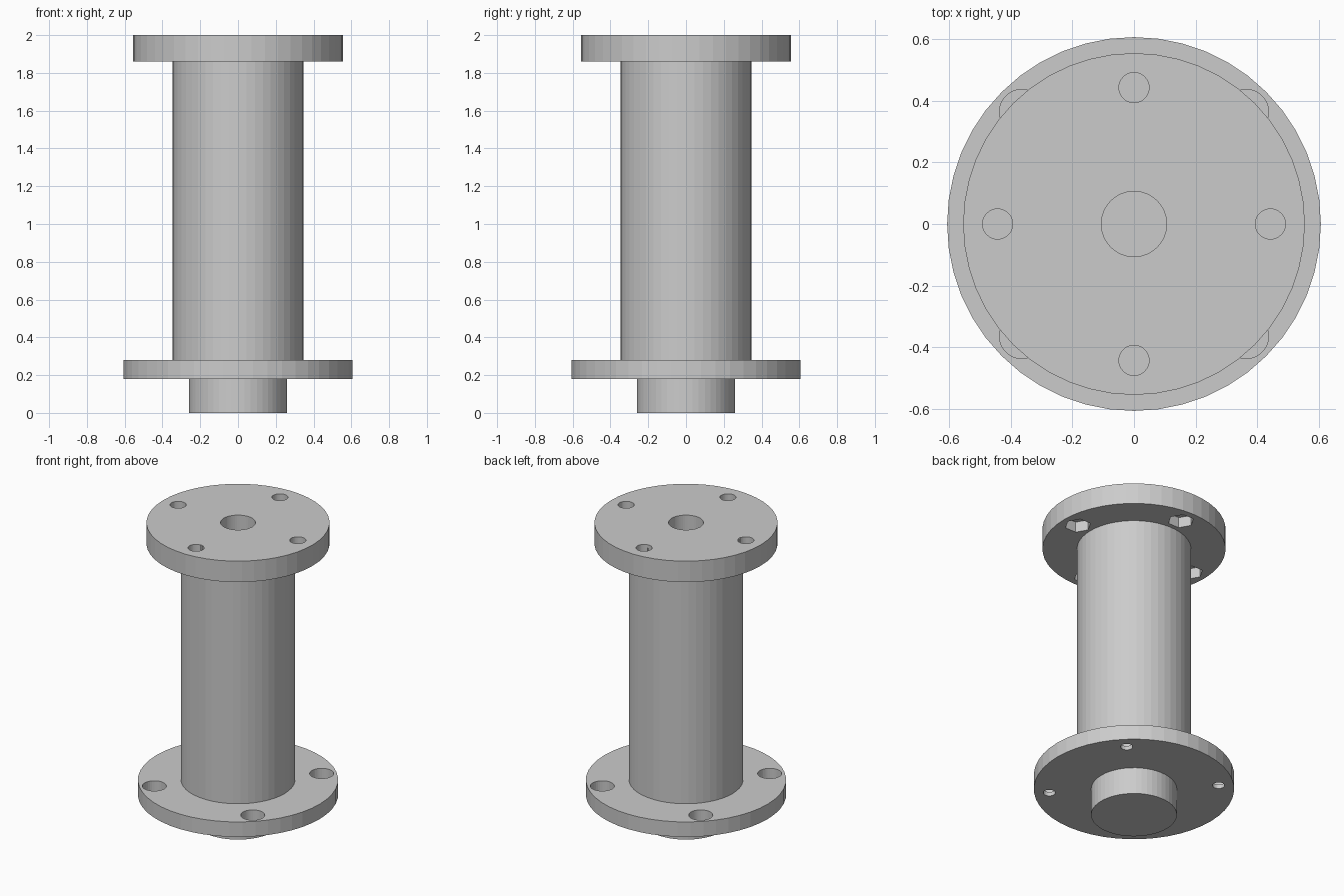
import bpy, bmesh
from math import cos, sin, pi, radians

if "Cube" in bpy.data.objects:
    bpy.data.objects.remove(bpy.data.objects["Cube"])

SIDES = 48


def new_object(name, bm):
    bmesh.ops.recalc_face_normals(bm, faces=bm.faces[:])
    mesh = bpy.data.meshes.new(name)
    bm.to_mesh(mesh)
    bm.free()
    obj = bpy.data.objects.new(name, mesh)
    bpy.context.collection.objects.link(obj)
    return obj


def add_lathe(bm, profile, sides, cx=0.0, cy=0.0):
    """Turn an open (radius, z) profile into a solid capped at both ends."""
    rings = [[bm.verts.new((cx + r * cos(2 * pi * i / sides),
                            cy + r * sin(2 * pi * i / sides), z))
              for i in range(sides)] for r, z in profile]
    for a, b in zip(rings, rings[1:]):
        for i in range(sides):
            j = (i + 1) % sides
            bm.faces.new((a[i], a[j], b[j], b[i]))
    bm.faces.new(rings[0])
    bm.faces.new(rings[-1])


def cut_four(target, name, radius, z0, z1, sides, ring_radius, start):
    """Cut four equal prisms arranged around the z axis."""
    bm = bmesh.new()
    for k in range(4):
        a = radians(start + 90 * k)
        add_lathe(bm, [(radius, z0), (radius, z1)], sides,
                  ring_radius * cos(a), ring_radius * sin(a))
    cutter = new_object(name, bm)
    cutter.hide_render = True
    cutter.hide_set(True)
    cutter.display_type = 'WIRE'
    mod = target.modifiers.new(name, 'BOOLEAN')
    mod.operation = 'DIFFERENCE'
    mod.solver = 'EXACT'
    mod.object = cutter


# Turned body: boss, lower flange, barrel, upper flange and blind centre bore
bm = bmesh.new()
add_lathe(bm, [(0.26, 0.0), (0.26, 0.18), (0.607, 0.18), (0.607, 0.28),
               (0.346, 0.28), (0.346, 1.86), (0.555, 1.86), (0.555, 2.0),
               (0.106, 2.0), (0.106, 1.5)], SIDES)
spindle = new_object("flanged_spindle", bm)

# Upper flange: bolt holes with hexagonal nut pockets underneath
cut_four(spindle, "upper_bolt_holes", 0.049, 1.8, 2.1, 32, 0.443, 0)
cut_four(spindle, "nut_pockets", 0.08, 1.8, 1.93, 6, 0.443, 0)

# Lower flange: screw holes with counterbores on top
cut_four(spindle, "lower_screw_holes", 0.037, 0.1, 0.35, 32, 0.515, 45)
cut_four(spindle, "screw_counterbores", 0.073, 0.207, 0.35, 32, 0.515, 45)
